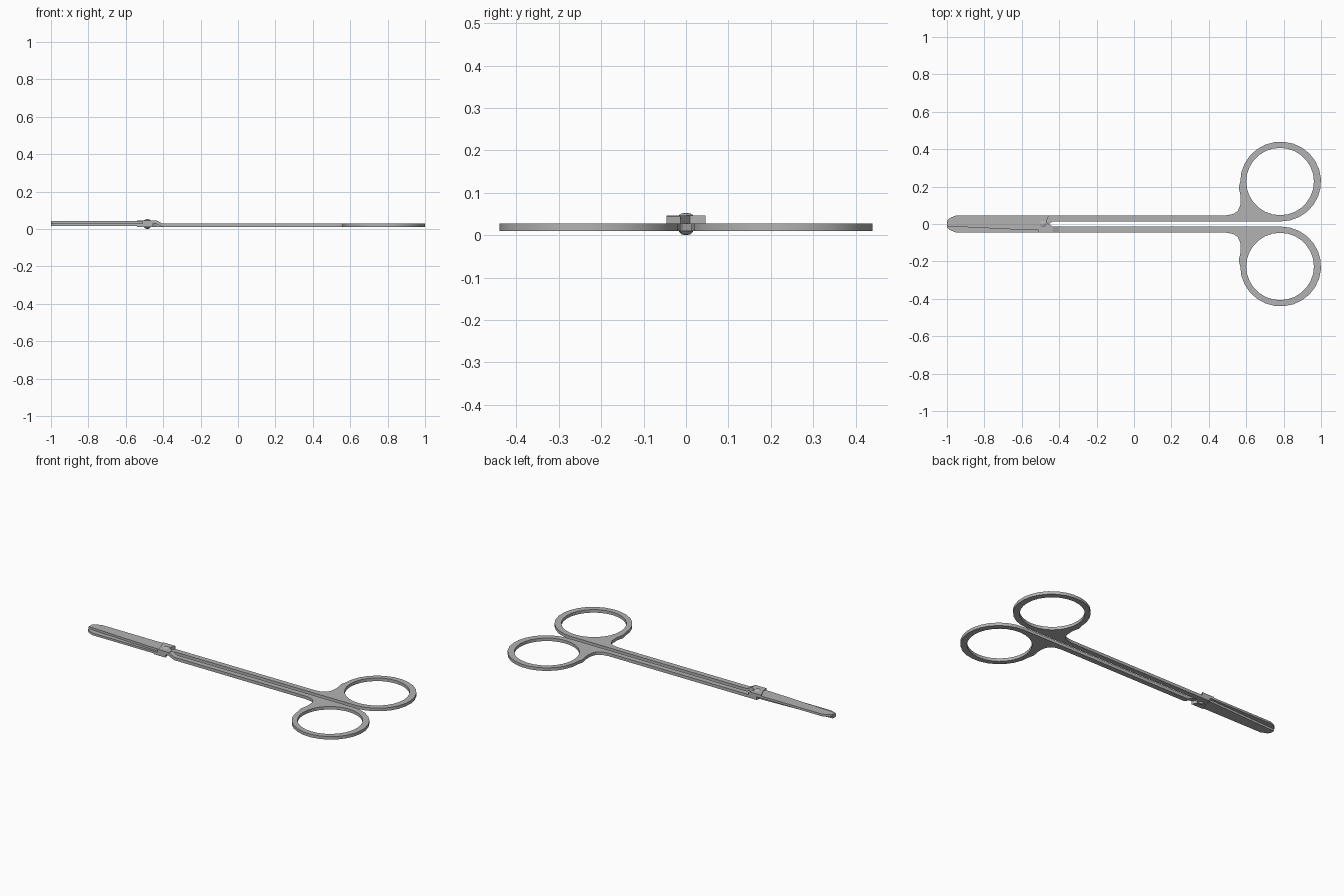
import bpy, bmesh, math

if "Cube" in bpy.data.objects:
    bpy.data.objects.remove(bpy.data.objects["Cube"], do_unlink=True)

steel = bpy.data.materials.new("brushed steel grey")
steel.use_nodes = True
colour = (0.45, 0.45, 0.45, 1)
steel.diffuse_color = colour
steel.node_tree.nodes["Principled BSDF"].inputs["Base Color"].default_value = colour

LOW, MID, HIGH = 0.0095, 0.028, 0.0465   # handle bottom, contact plane, joint top
IN, OUT = 0.0135, 0.046                  # inner and outer side of each shaft
BLADE = 0.0135                           # blade thickness
PIVOT = -0.485


def finish(name, bm):
    bmesh.ops.recalc_face_normals(bm, faces=bm.faces)
    mesh = bpy.data.meshes.new(name)
    bm.to_mesh(mesh)
    bm.free()
    mesh.materials.append(steel)
    obj = bpy.data.objects.new(name, mesh)
    bpy.context.collection.objects.link(obj)
    bpy.ops.object.select_all(action='DESELECT')
    obj.select_set(True)
    bpy.context.view_layer.objects.active = obj
    bpy.ops.object.shade_smooth_by_angle(angle=math.radians(30))
    return obj


def prism(name, loops, z0, z1, side=1):
    """Extrude an outline, with optional holes, from z0 to z1."""
    bm = bmesh.new()
    edges = []
    for loop in loops:
        vs = [bm.verts.new((x, y * side, z0)) for x, y in loop]
        edges += [bm.edges.new((a, b)) for a, b in zip(vs, vs[1:] + vs[:1])]
    bmesh.ops.triangle_fill(bm, edges=edges, use_beauty=True)
    bmesh.ops.dissolve_limit(bm, angle_limit=0.01, verts=[], edges=bm.edges[:])
    top = bmesh.ops.extrude_face_region(bm, geom=bm.faces[:])["geom"]
    for v in top:
        if isinstance(v, bmesh.types.BMVert):
            v.co.z = z1
    return finish(name, bm)


def arc(cx, cy, rx, ry, start, end, n):
    angles = [math.radians(start + (end - start) * i / n) for i in range(n + 1)]
    return [(cx + rx * math.cos(a), cy + ry * math.sin(a)) for a in angles]


# Shafts with finger rings
hole = arc(0.781, 0.227, 0.181, 0.18, 0, 360, 28)[:-1]
ring = arc(0.784, 0.2268, 0.216, 0.2133, -90, 180, 20)
flare = [(0.56, 0.195), (0.57, 0.15), (0.568, 0.1), (0.555, 0.07), (0.53, 0.053), (0.49, OUT)]
for name, side, start in (("left_handle", 1, -0.44), ("right_handle", -1, -0.40)):
    outline = [(start, IN)] + ring + flare + [(start, OUT)]
    prism(name, [outline, hole], LOW, MID, side)

# Blades and crossing joint blocks, the lower pair mirrored below the contact plane
blade = [(-1, -0.012), (-1, 0.018), (-0.985, 0.032), (-0.95, OUT),
         (-0.5, OUT), (-0.5, -0.033), (-0.56, -0.033)]
joint = [(-0.54, OUT), (-0.455, OUT), (-0.47, 0.01), (-0.435, -IN),
         (-0.435, -OUT), (-0.51, -OUT), (-0.515, -0.01)]
for name, side, up in (("upper", 1, 1), ("lower", -1, -1)):
    prism(name + "_blade", [blade], MID, MID + up * BLADE, side)
    prism(name + "_joint", [joint], MID, MID + up * (HIGH - MID), side)

# Sloping neck from the upper joint down to the right shaft
bm = bmesh.new()
for x, z in ((-0.44, MID), (-0.44, HIGH), (-0.40, MID), (-0.40, LOW)):
    for y in (-IN, -OUT):
        bm.verts.new((x, y, z))
bmesh.ops.convex_hull(bm, input=bm.verts[:])
finish("upper_neck", bm)

# Domed pivot screw
bm = bmesh.new()
profile = [(0, 0), (0.01, 0.002), (0.017, 0.009), (0.018, 0.046), (0.011, 0.051), (0, 0.053)]
vs = [bm.verts.new((PIVOT + r, 0, z)) for r, z in profile]
edges = [bm.edges.new(pair) for pair in zip(vs, vs[1:])]
bmesh.ops.spin(bm, geom=vs + edges, cent=(PIVOT, 0, 0), axis=(0, 0, 1),
               angle=math.tau, steps=16, use_merge=False)
bmesh.ops.remove_doubles(bm, verts=bm.verts[:], dist=0.0001)
finish("pivot_screw", bm)
